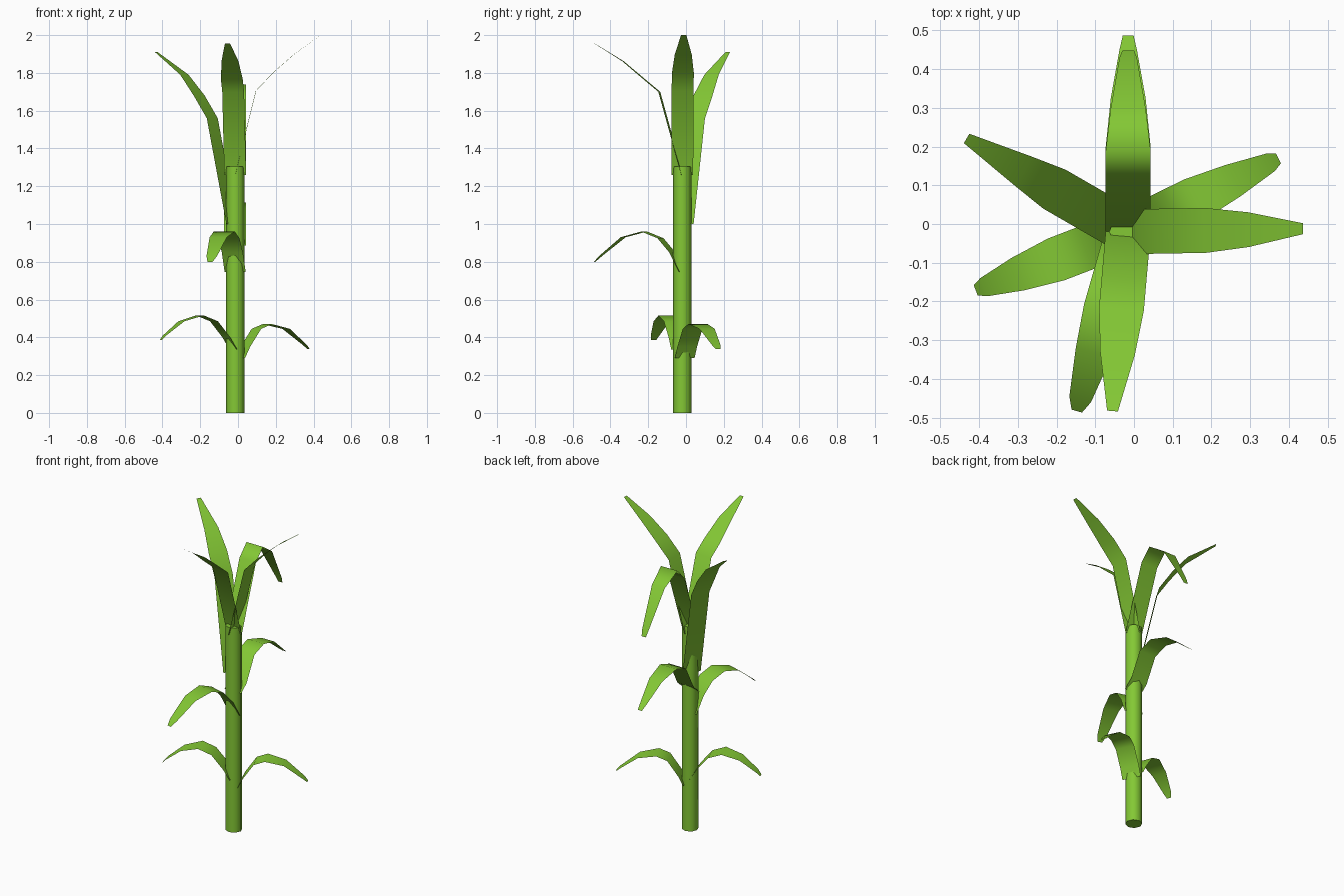
import bpy, bmesh
from math import cos, sin, radians

CX, CY = -0.015, -0.02          # stalk axis

green = bpy.data.materials.new("leaf_green")
green.diffuse_color = (0.23, 0.58, 0.035, 1)


def leaf(name, angle, rows):
    """Ribbon leaf: rows of (distance from axis, height, width)."""
    a = radians(angle)
    d, s = (cos(a), sin(a)), (-sin(a), cos(a))
    bm = bmesh.new()
    prev = None
    for r, z, w in rows:
        pair = [bm.verts.new((CX + d[0] * r + s[0] * k * w / 2,
                              CY + d[1] * r + s[1] * k * w / 2, z)) for k in (-1, 1)]
        if prev:
            bm.faces.new((prev[0], pair[0], pair[1], prev[1])).smooth = True
        prev = pair
    me = bpy.data.meshes.new(name)
    bm.to_mesh(me)
    bm.free()
    me.materials.append(green)
    bpy.context.collection.objects.link(bpy.data.objects.new(name, me))


# stalk
bpy.ops.mesh.primitive_cylinder_add(vertices=8, radius=0.049, depth=1.305,
                                    location=(CX, CY, 0.6525))
stalk = bpy.context.object
stalk.name = "stalk"
stalk.data.materials.append(green)
bpy.ops.object.shade_smooth_by_angle(angle=radians(50))

W = 0.116                        # full leaf width

# upright top leaves
leaf("top_leaf_right", 1, [(0.0, 1.26, W), (0.11, 1.705, W), (0.20, 1.80, W),
                           (0.31, 1.897, 0.09), (0.452, 2.0, 0.028)])
leaf("top_leaf_front", -95, [(0.0, 1.26, W), (0.122, 1.70, W), (0.20, 1.765, W),
                             (0.315, 1.862, 0.09), (0.465, 1.955, 0.028)])
leaf("tall_leaf_left", 150, [(0.02, 1.0, W), (0.14, 1.56, W), (0.22, 1.68, W),
                             (0.31, 1.79, 0.088), (0.482, 1.91, 0.028)])

# drooping leaves
leaf("top_leaf_back", 90, [(0.0, 1.27, W), (0.14, 1.665, W), (0.21, 1.738, W),
                           (0.32, 1.665, 0.09), (0.45, 1.44, 0.045), (0.468, 1.40, 0.03)])
leaf("middle_leaf_back", 90, [(-0.01, 0.885, W), (0.045, 0.93, W), (0.125, 1.082, W),
                              (0.22, 1.114, W), (0.345, 1.078, 0.09),
                              (0.47, 0.975, 0.045), (0.507, 0.945, 0.028)])
leaf("middle_leaf_front", -106, [(0.0, 0.745, W), (0.055, 0.85, W), (0.12, 0.925, W),
                                 (0.21, 0.96, W), (0.325, 0.93, 0.095),
                                 (0.45, 0.83, 0.058), (0.482, 0.80, 0.028)])
leaf("low_leaf_left", 201, [(0.01, 0.335, W), (0.05, 0.40, W), (0.12, 0.485, W),
                            (0.20, 0.516, W), (0.305, 0.485, 0.09),
                            (0.40, 0.41, 0.05), (0.422, 0.385, 0.028)])
leaf("low_leaf_right", 26, [(0.03, 0.29, W), (0.06, 0.35, W), (0.125, 0.445, W),
                            (0.19, 0.47, W), (0.30, 0.445, 0.09),
                            (0.41, 0.36, 0.05), (0.432, 0.338, 0.028)])
